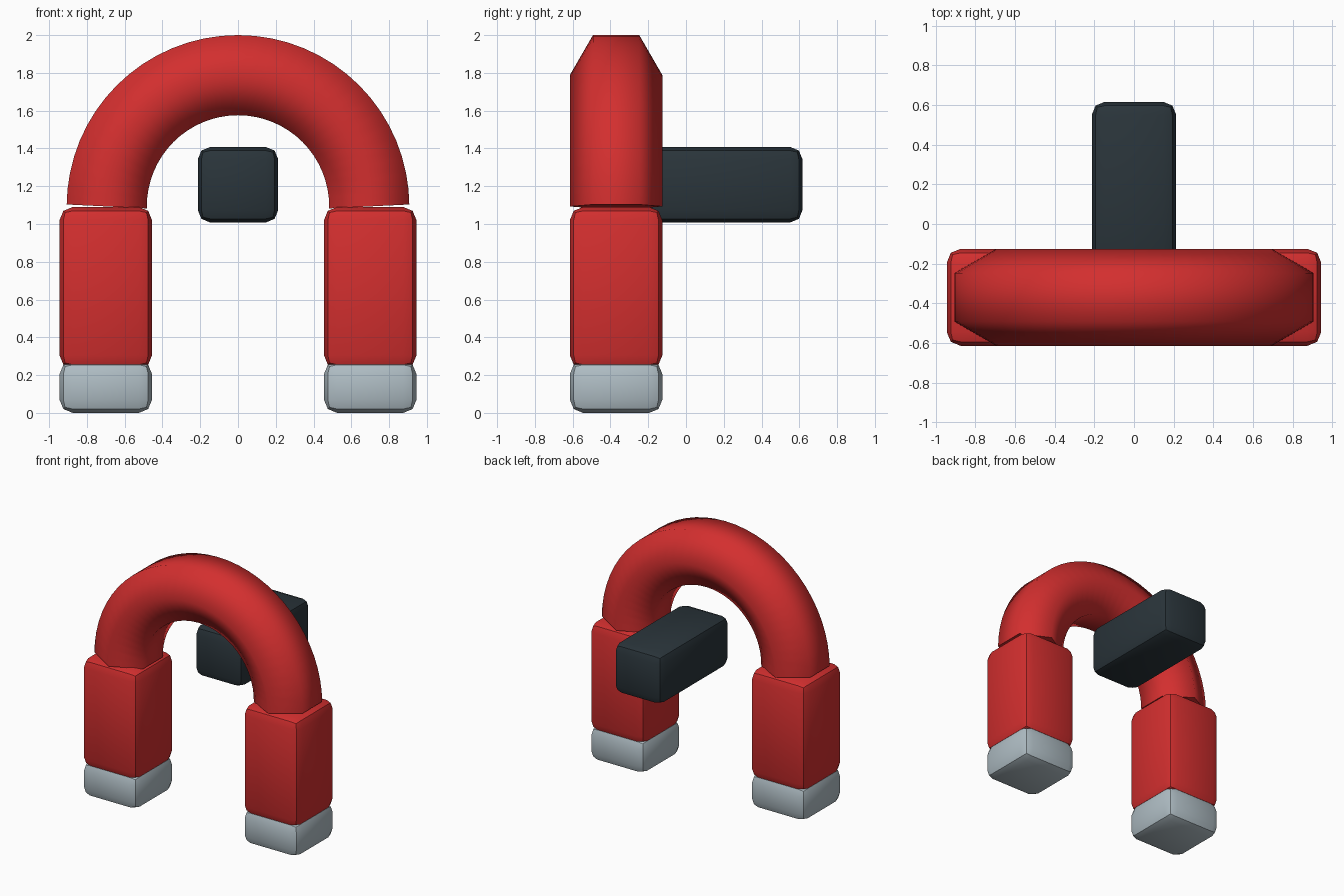
import bpy, bmesh, math

if "Cube" in bpy.data.objects:
    bpy.data.objects.remove(bpy.data.objects["Cube"])


def material(name, rgb):
    m = bpy.data.materials.new(name)
    m.diffuse_color = (*rgb, 1)
    m.use_nodes = True
    m.node_tree.nodes["Principled BSDF"].inputs["Base Color"].default_value = m.diffuse_color
    return m


red = material("red paint", (0.651, 0.028, 0.028))
grey = material("light grey metal", (0.434, 0.515, 0.558))
dark = material("dark slate", (0.023, 0.035, 0.043))


def finish(name, bm, mat, angle):
    bmesh.ops.recalc_face_normals(bm, faces=bm.faces)
    mesh = bpy.data.meshes.new(name)
    bm.to_mesh(mesh)
    bm.free()
    mesh.materials.append(mat)
    ob = bpy.data.objects.new(name, mesh)
    bpy.context.collection.objects.link(ob)
    bpy.ops.object.select_all(action='DESELECT')
    ob.select_set(True)
    bpy.context.view_layer.objects.active = ob
    bpy.ops.object.shade_smooth_by_angle(angle=math.radians(angle))
    return ob


def rounded_box(name, lo, hi, bevel, mat):
    bm = bmesh.new()
    bmesh.ops.create_cube(bm, size=1)
    for v in bm.verts:
        for i in range(3):
            v.co[i] = lo[i] if v.co[i] < 0 else hi[i]
    bmesh.ops.bevel(bm, geom=bm.edges[:], offset=bevel, segments=2,
                    profile=0.5, affect='EDGES')
    return finish(name, bm, mat, 30)


# Legs with pale tips, mirrored left and right
Y0, Y1 = -0.615, -0.125
for side, cx in (("left", -0.7), ("right", 0.7)):
    x0, x1 = cx - 0.245, cx + 0.245
    rounded_box(side + "_leg", (x0, Y0, 0.235), (x1, Y1, 1.09), 0.07, red)
    rounded_box(side + "_tip", (x0, Y0, 0.0), (x1, Y1, 0.275), 0.07, grey)

# Handle reaching backwards
rounded_box("handle", (-0.213, -0.26, 1.008), (0.213, 0.617, 1.408), 0.066, dark)

# Arch: hexagonal tube swept along a half circle, end rings square to the path
R, TUBE, CY, CZ, STEPS, SIDES = 0.695, 0.245, -0.37, 1.093, 32, 6
bm = bmesh.new()
rings = []
for s in range(STEPS + 1):
    a = math.pi * s / STEPS
    half = math.pi / STEPS / 2
    tilt = a + (half if s == 0 else -half if s == STEPS else 0)
    ring = []
    for k in range(SIDES):
        t = 2 * math.pi * k / SIDES
        out = TUBE * math.sin(t)
        ring.append(bm.verts.new((R * math.cos(a) + out * math.cos(tilt),
                                  CY + TUBE * math.cos(t),
                                  CZ + R * math.sin(a) + out * math.sin(tilt))))
    rings.append(ring)
for r0, r1 in zip(rings, rings[1:]):
    for k in range(SIDES):
        n = (k + 1) % SIDES
        bm.faces.new((r0[k], r0[n], r1[n], r1[k]))
bm.faces.new(rings[0])
bm.faces.new(rings[-1])
finish("arch", bm, red, 75)
